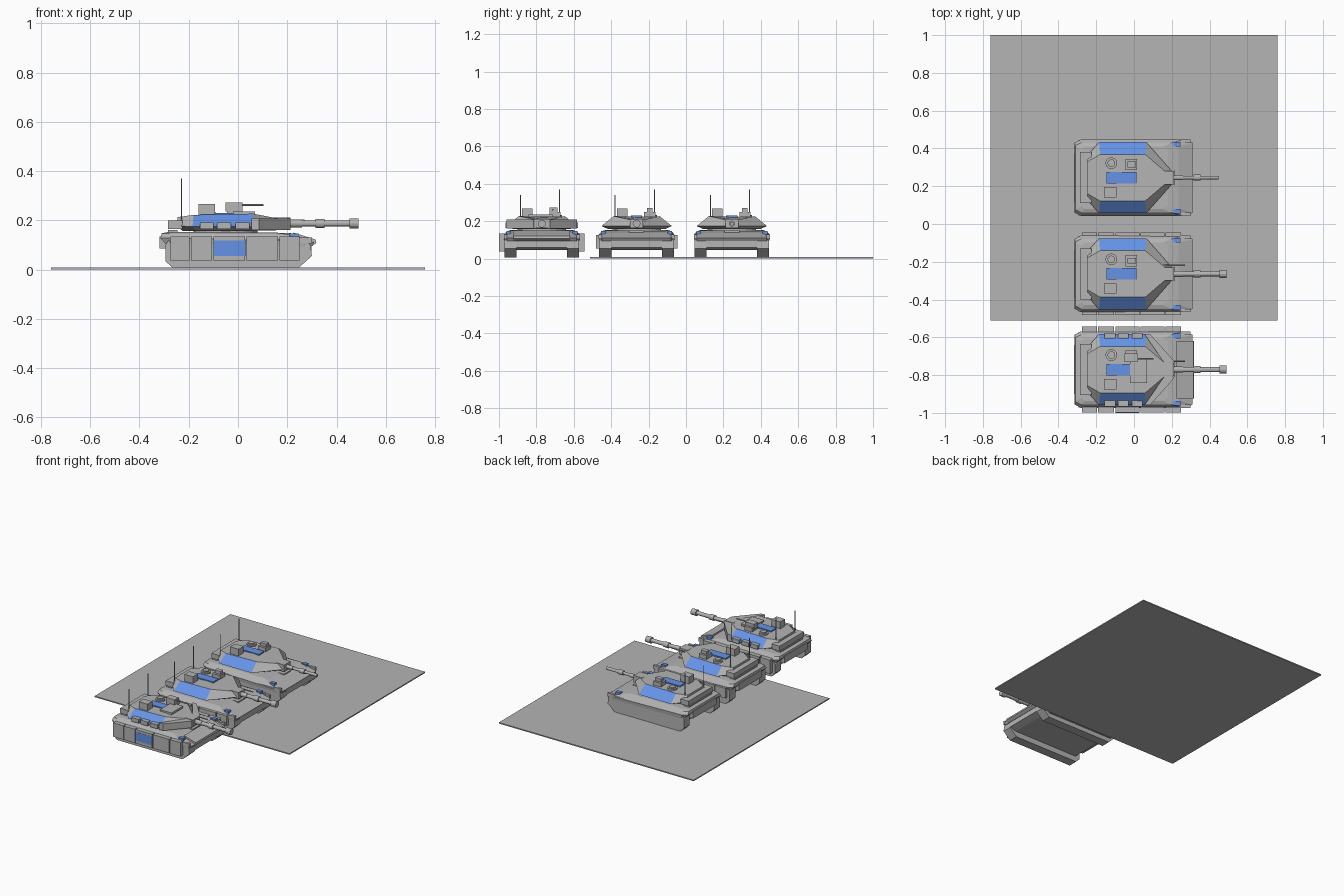
import bpy, bmesh, math
from mathutils import Vector, Matrix

if "Cube" in bpy.data.objects:
    bpy.data.objects.remove(bpy.data.objects["Cube"])


def material(name, rgb):
    m = bpy.data.materials.new(name)
    m.diffuse_color = (*rgb, 1)
    m.use_nodes = True
    m.node_tree.nodes["Principled BSDF"].inputs["Base Color"].default_value = m.diffuse_color
    return m


GREY = material("armour grey", (0.46, 0.46, 0.46))
BLUE = material("team blue", (0.13, 0.29, 0.80))


def finish(name, bm, mats=(GREY,)):
    bmesh.ops.recalc_face_normals(bm, faces=bm.faces)
    me = bpy.data.meshes.new(name)
    bm.to_mesh(me)
    bm.free()
    for m in mats:
        me.materials.append(m)
    ob = bpy.data.objects.new(name, me)
    bpy.context.collection.objects.link(ob)
    return ob


def box(name, x, y, z, mat=GREY):
    """Box from (min, max) ranges."""
    bm = bmesh.new()
    bmesh.ops.create_cube(bm, size=1)
    for v in bm.verts:
        v.co = [r[0] + (c + 0.5) * (r[1] - r[0]) for c, r in zip(v.co, (x, y, z))]
    return finish(name, bm, (mat,))


def prism(name, profile, y0, y1):
    """Side profile (x, z) extruded across y."""
    bm = bmesh.new()
    a = [bm.verts.new((x, y0, z)) for x, z in profile]
    b = [bm.verts.new((x, y1, z)) for x, z in profile]
    bm.faces.new(a)
    bm.faces.new(b[::-1])
    for i in range(len(a)):
        j = (i + 1) % len(a)
        bm.faces.new((a[i], a[j], b[j], b[i]))
    return finish(name, bm)


def loft(name, rings, cy, blue_rule=None):
    """Stacked plan outlines, each a half list of (x, y, z) mirrored across the centreline."""
    bm = bmesh.new()
    loops = []
    for half in rings:
        pts = list(half) + [(x, -y, z) for x, y, z in reversed(half)]
        loops.append([bm.verts.new((x, y + cy, z)) for x, y, z in pts])
    n = len(loops[0])
    for lo, hi in zip(loops, loops[1:]):
        for i in range(n):
            j = (i + 1) % n
            bm.faces.new((lo[i], lo[j], hi[j], hi[i]))
    bm.faces.new(loops[0])
    bm.faces.new(loops[-1])
    bm.normal_update()
    bmesh.ops.recalc_face_normals(bm, faces=bm.faces)
    if blue_rule:
        for f in bm.faces:
            f.material_index = int(blue_rule(f.normal))
    return finish(name, bm, (GREY, BLUE))


def tube(name, a, b, r, sides=12):
    a, b = Vector(a), Vector(b)
    d = b - a
    bm = bmesh.new()
    bmesh.ops.create_cone(bm, cap_ends=True, segments=sides, radius1=r, radius2=r,
                          depth=d.length,
                          matrix=Matrix.Translation((a + b) / 2) @ d.to_track_quat('Z', 'Y').to_matrix().to_4x4())
    return finish(name, bm)


def tank(tag, cy, level):
    """One tank pointing along +x; level 0 to 2 adds equipment."""
    def n(s):
        return f"{tag}_{s}"

    def yr(a, b):
        return (cy + min(a, b), cy + max(a, b))

    # running gear
    track = [(-0.265, 0.006), (0.245, 0.006), (0.30, 0.055), (0.295, 0.1), (0.26, 0.122),
             (-0.28, 0.122), (-0.295, 0.10), (-0.295, 0.035)]
    for s, side in ((1, "left"), (-1, "right")):
        prism(n(side + "_track"), track, *yr(s * 0.135, s * 0.2))
    # lower tub and sloped upper hull
    prism(n("lower_hull"), [(-0.26, 0.045), (0.25, 0.045), (0.298, 0.06), (0.298, 0.105),
                            (-0.29, 0.105)], cy - 0.137, cy + 0.137)
    loft(n("upper_hull"), [
        [(-0.29, 0.185, 0.10), (-0.27, 0.2, 0.10), (0.27, 0.2, 0.095), (0.30, 0.185, 0.095)],
        [(-0.315, 0.185, 0.128), (-0.28, 0.203, 0.128), (0.27, 0.203, 0.115), (0.31, 0.185, 0.11)],
        [(-0.31, 0.17, 0.147), (-0.28, 0.185, 0.147), (0.2, 0.185, 0.143), (0.235, 0.165, 0.137)],
        [(-0.28, 0.15, 0.153), (-0.26, 0.165, 0.153), (0.15, 0.165, 0.151), (0.18, 0.15, 0.147)]], cy)
    box(n("rear_stowage"), (-0.318, -0.27), yr(-0.13, 0.13), (0.085, 0.135))
    box(n("engine_cover"), (-0.285, -0.245), yr(-0.125, 0.125), (0.15, 0.16))
    for s, side in ((1, "left"), (-1, "right")):
        box(n(side + "_front_marker"), (0.21, 0.245), yr(s * 0.165, s * 0.19), (0.125, 0.147), BLUE)
        box(n(side + "_headlamp"), (0.25, 0.30), yr(s * 0.185, s * 0.203), (0.105, 0.13))
    box(n("driver_hatch"), (0.17, 0.215), yr(-0.04, 0.04), (0.135, 0.149))

    # turret with blue upper flanks
    tube(n("turret_ring"), (-0.05, cy, 0.145), (-0.05, cy, 0.165), 0.13, 20)
    loft(n("turret"), [
        [(-0.225, 0.10, 0.157), (-0.17, 0.15, 0.157), (0.045, 0.15, 0.157), (0.17, 0.033, 0.16)],
        [(-0.25, 0.115, 0.178), (-0.185, 0.188, 0.174), (0.065, 0.188, 0.174), (0.2, 0.035, 0.175)],
        [(-0.245, 0.085, 0.213), (-0.18, 0.123, 0.222), (0.06, 0.123, 0.227), (0.165, 0.033, 0.207)]],
        cy, lambda d: abs(d.y) > 0.45 and d.z > 0.3 and abs(d.x) < 0.15)
    box(n("bustle_rack"), (-0.285, -0.225), yr(-0.135, 0.135), (0.165, 0.2))
    box(n("mantlet"), (0.145, 0.213), yr(-0.035, 0.035), (0.163, 0.211))
    box(n("roof_marking"), (-0.145, 0.012), yr(-0.03, 0.03), (0.221, 0.230), BLUE)
    box(n("roof_sight"), (-0.16, -0.093), yr(-0.105, -0.05), (0.215, 0.267))
    tube(n("hatch_base"), (-0.12, cy + 0.077, 0.215), (-0.12, cy + 0.077, 0.232), 0.031, 14)
    tube(n("hatch_lid"), (-0.12, cy + 0.077, 0.23), (-0.12, cy + 0.077, 0.24), 0.02, 14)
    box(n("periscope"), (-0.045, 0.015), yr(0.04, 0.1), (0.222, 0.249))
    box(n("periscope_head"), (-0.035, 0.01), yr(0.055, 0.085), (0.249, 0.27))
    for y, top in ((-0.115, 0.34), (0.095, 0.37)):
        tube(n("antenna"), (-0.23, cy + y, 0.19), (-0.23, cy + y, top), 0.0025, 6)

    # main gun
    tip = 0.49 if level else 0.447
    r = 0.013 if level else 0.010
    tube(n("gun_barrel"), (0.2, cy, 0.187), (tip, cy, 0.187), r)
    tube(n("gun_root"), (0.2, cy, 0.187), (0.26, cy, 0.187), r + 0.003)
    tube(n("fume_sleeve"), (0.315, cy, 0.187), (0.352, cy, 0.187), r + 0.006)
    if level:
        tube(n("muzzle_brake"), (0.452, cy, 0.187), (0.49, cy, 0.187), 0.021)
        tube(n("coaxial_gun"), (0.1, cy + 0.045, 0.2), (0.27, cy + 0.045, 0.2), 0.004, 8)

    # side skirt panels
    if level:
        out, lo, hi = (0.228, 0.037, 0.135) if level == 2 else (0.218, 0.055, 0.125)
        edges = [-0.278, -0.193, -0.102, 0.032, 0.165, 0.252]
        for s in (1, -1):
            for a, b in zip(edges, edges[1:]):
                box(n("skirt_panel"), (a + 0.003, b - 0.003), yr(s * 0.198, s * out), (lo, hi))
            if level == 2:
                box(n("skirt_marking"), (-0.1, 0.03), yr(s * out, s * (out + 0.001)), (0.056, 0.118), BLUE)

    # heavy kit: cheek armour, flank boxes, weapon station, nose plate
    if level == 2:
        for s in (1, -1):
            bm = bmesh.new()
            plan = [(0.055, 0.188), (0.085, 0.188), (0.213, 0.045), (0.2, 0.025), (0.165, 0.03)]
            f = bm.faces.new([bm.verts.new((x, cy + s * y, 0.16)) for x, y in plan])
            g = bmesh.ops.extrude_face_region(bm, geom=[f])
            for v in g["geom"]:
                if isinstance(v, bmesh.types.BMVert):
                    v.co.z = 0.208
            finish(n("cheek_armour"), bm)
            for x in (-0.155, -0.085, -0.01):
                box(n("flank_box"), (x, x + 0.056), yr(s * 0.16, s * 0.194), (0.164, 0.192))
        box(n("station_base"), (-0.02, 0.07), yr(-0.07, 0.06), (0.222, 0.236))
        box(n("station_head"), (-0.05, 0.018), yr(0.04, 0.085), (0.236, 0.272))
        tube(n("station_gun"), (0.01, cy + 0.058, 0.262), (0.104, cy + 0.058, 0.262), 0.0045, 8)
        prism(n("nose_plate"), [(0.225, 0.15), (0.315, 0.122), (0.318, 0.108), (0.3, 0.095),
                                (0.225, 0.13)], cy - 0.152, cy + 0.152)


# ground slab and three tanks in increasing equipment
box("ground_slab", (-0.76, 0.76), (-0.512, 1.0), (0.0, 0.008))
for level, (tag, cy) in enumerate((("light", 0.245), ("medium", -0.264), ("heavy", -0.771))):
    tank(tag + "_tank", cy, level)
